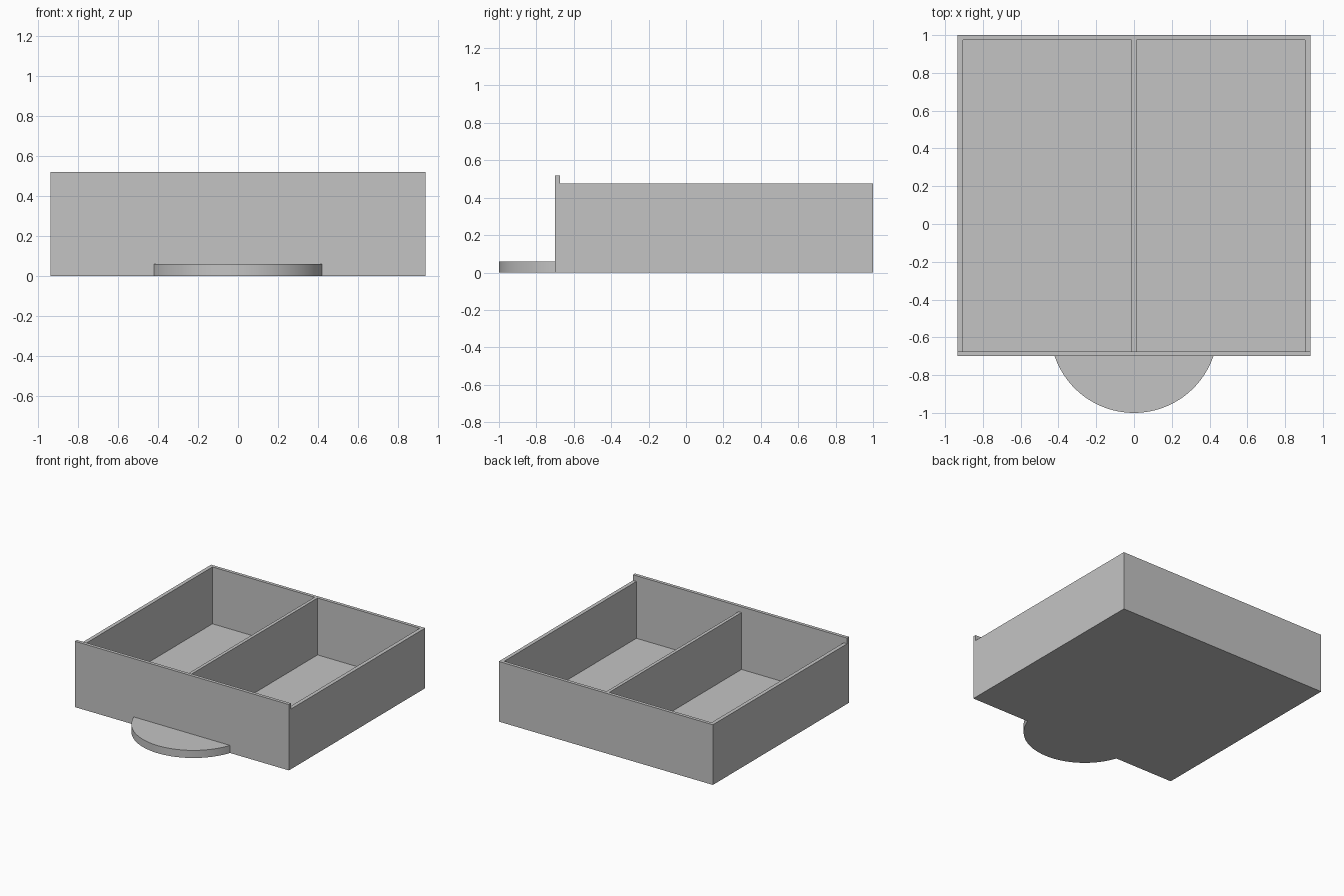
import bpy
import bmesh
import math

default_cube = bpy.data.objects.get("Cube")
if default_cube:
    bpy.data.objects.remove(default_cube, do_unlink=True)

# Main sizes
HALF_W = 0.935
FRONT, BACK = -0.70, 1.0
WALL_H, FRONT_H = 0.475, 0.52
SIDE_T, WALL_T = 0.03, 0.026
PULL_W, PULL_H = 0.42, 0.06

grey = bpy.data.materials.new("plain grey")
grey.use_nodes = True
colour = (0.55, 0.55, 0.55, 1)
grey.diffuse_color = colour
grey.node_tree.nodes["Principled BSDF"].inputs["Base Color"].default_value = colour


def prism(name, outline, z0, z1):
    """Extrude a counter-clockwise floor outline from z0 to z1."""
    bm = bmesh.new()
    face = bm.faces.new([bm.verts.new((x, y, z0)) for x, y in outline])
    top = bmesh.ops.extrude_face_region(bm, geom=[face])
    verts = [v for v in top["geom"] if isinstance(v, bmesh.types.BMVert)]
    bmesh.ops.translate(bm, verts=verts, vec=(0, 0, z1 - z0))
    bmesh.ops.recalc_face_normals(bm, faces=bm.faces)
    mesh = bpy.data.meshes.new(name)
    bm.to_mesh(mesh)
    bm.free()
    mesh.materials.append(grey)
    obj = bpy.data.objects.new(name, mesh)
    bpy.context.scene.collection.objects.link(obj)
    return obj


def box(name, x0, x1, y0, y1, z0, z1):
    return prism(name, [(x0, y0), (x1, y0), (x1, y1), (x0, y1)], z0, z1)


# Tray: base, taller front panel, back, sides and middle divider
inner_x = HALF_W - SIDE_T
inner_front, inner_back = FRONT + WALL_T, BACK - WALL_T
base_t = WALL_T
box("front_panel", -HALF_W, HALF_W, FRONT, inner_front, 0, FRONT_H)
box("base", -inner_x, inner_x, inner_front, inner_back, 0, base_t)
box("back_wall", -inner_x, inner_x, inner_back, BACK, 0, WALL_H)
box("left_wall", inner_x, HALF_W, inner_front, BACK, 0, WALL_H)
box("right_wall", -HALF_W, -inner_x, inner_front, BACK, 0, WALL_H)
box("divider", -WALL_T / 2, WALL_T / 2, inner_front, inner_back, base_t, WALL_H)

# Pull tab: circular segment along the bottom of the front panel
depth = FRONT + 1
radius = (PULL_W ** 2 + depth ** 2) / (2 * depth)
half_angle = math.asin(PULL_W / radius)
steps = 48
arc = []
for i in range(steps + 1):
    a = half_angle * (2 * i / steps - 1)
    arc.append((radius * math.sin(a), radius - 1 - radius * math.cos(a)))
pull = prism("pull_tab", arc, 0, PULL_H)
bpy.ops.object.select_all(action="DESELECT")
pull.select_set(True)
bpy.context.view_layer.objects.active = pull
bpy.ops.object.shade_smooth_by_angle(angle=math.radians(30))
